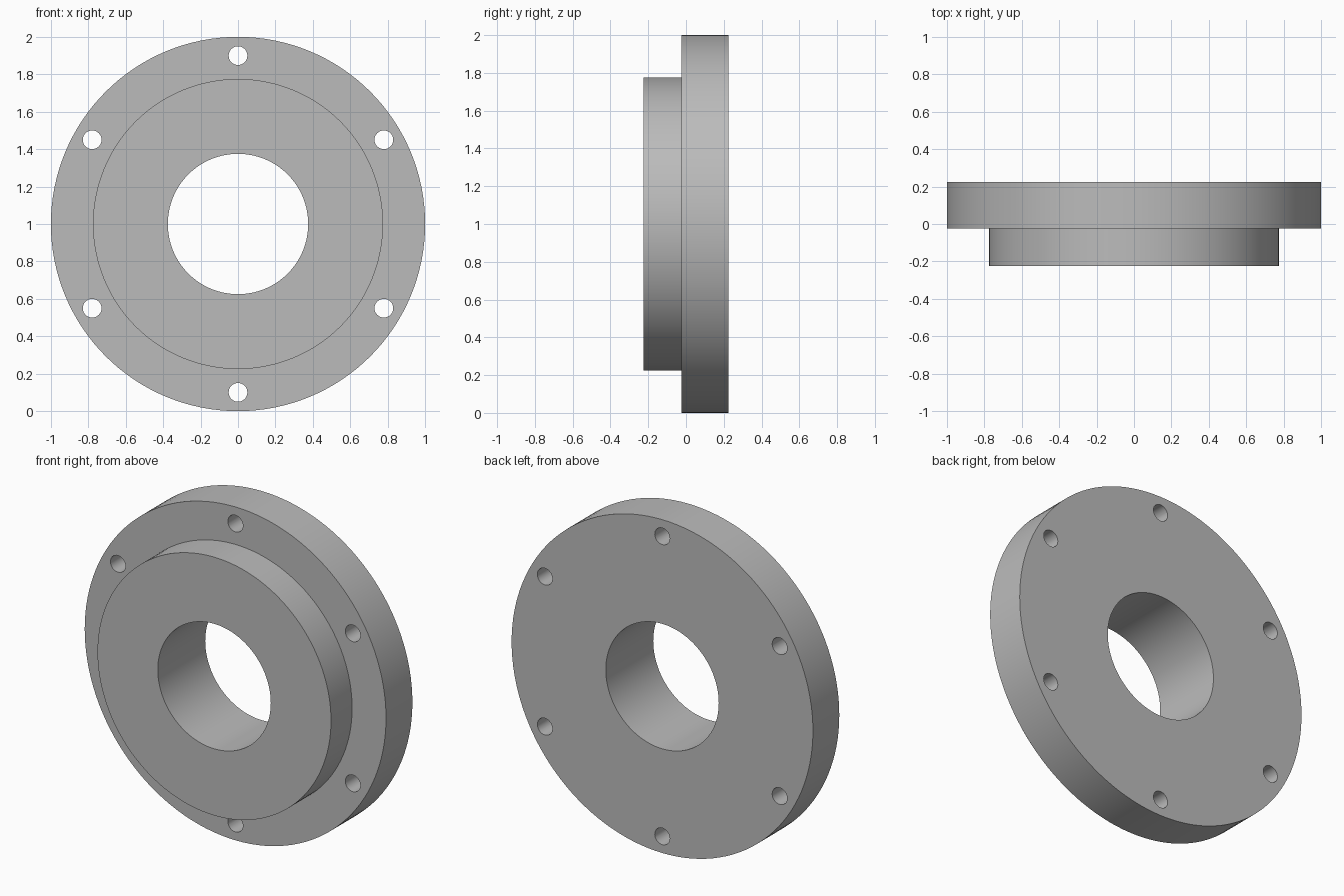
import bpy, bmesh, math
from mathutils import Matrix, Vector

if "Cube" in bpy.data.objects:
    bpy.data.objects.remove(bpy.data.objects["Cube"], do_unlink=True)

CENTRE_Z = 1.0
FRONT, STEP, BACK = -0.225, -0.025, 0.225
BORE_R, HUB_R, FLANGE_R = 0.375, 0.775, 1.0
BOLT_CIRCLE, BOLT_R, BOLTS = 0.9, 0.05, 6
SEGMENTS = 128

grey = bpy.data.materials.new("machined_grey")
grey.use_nodes = True
colour = (0.5, 0.5, 0.5, 1)
grey.diffuse_color = colour
grey.node_tree.nodes["Principled BSDF"].inputs["Base Color"].default_value = colour


def add_object(name, bm):
    bmesh.ops.recalc_face_normals(bm, faces=bm.faces[:])
    mesh = bpy.data.meshes.new(name)
    bm.to_mesh(mesh)
    bm.free()
    mesh.materials.append(grey)
    obj = bpy.data.objects.new(name, mesh)
    bpy.context.collection.objects.link(obj)
    return obj


# Stepped ring: hub and flange revolved around the y axis
profile = [(BORE_R, FRONT), (HUB_R, FRONT), (HUB_R, STEP),
           (FLANGE_R, STEP), (FLANGE_R, BACK), (BORE_R, BACK)]
bm = bmesh.new()
verts = [bm.verts.new((r, y, CENTRE_Z)) for r, y in profile]
edges = [bm.edges.new((v, verts[i - 1])) for i, v in enumerate(verts)]
bmesh.ops.spin(bm, geom=verts + edges, cent=(0, 0, CENTRE_Z), axis=(0, 1, 0),
               angle=math.tau, steps=SEGMENTS, use_merge=True)
bmesh.ops.remove_doubles(bm, verts=bm.verts[:], dist=0.0001)
flange = add_object("stepped_flange", bm)

# Bolt hole cutters, evenly spaced through the flange
bm = bmesh.new()
for i in range(BOLTS):
    angle = math.tau * i / BOLTS + math.pi / 2
    place = Vector((BOLT_CIRCLE * math.cos(angle), (STEP + BACK) / 2,
                    CENTRE_Z + BOLT_CIRCLE * math.sin(angle)))
    bmesh.ops.create_cone(bm, cap_ends=True, segments=32, radius1=BOLT_R,
                          radius2=BOLT_R, depth=0.35,
                          matrix=Matrix.Translation(place) @ Matrix.Rotation(math.pi / 2, 4, 'X'))
cutter = add_object("bolt_hole_cutter", bm)
cutter.hide_render = True

# Cut the holes, then discard the cutter
bpy.ops.object.select_all(action='DESELECT')
flange.select_set(True)
bpy.context.view_layer.objects.active = flange
cut = flange.modifiers.new("bolt_holes", 'BOOLEAN')
cut.operation = 'DIFFERENCE'
cut.solver = 'EXACT'
cut.object = cutter
bpy.ops.object.modifier_apply(modifier=cut.name)
bpy.data.objects.remove(cutter, do_unlink=True)
bpy.ops.object.shade_smooth_by_angle(angle=math.radians(30))
